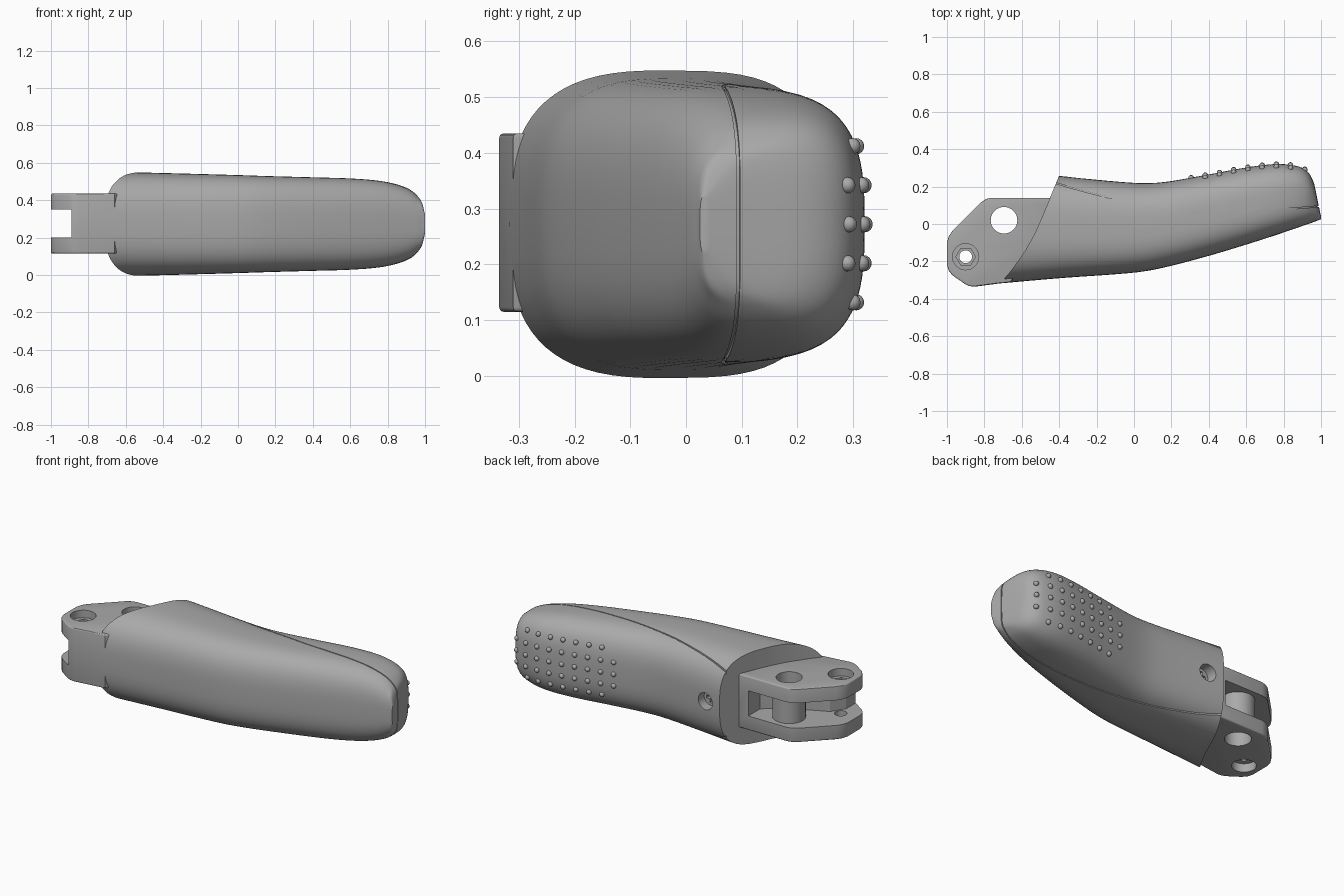
import bpy, bmesh, math
from mathutils import Vector

cube = bpy.data.objects.get("Cube")
if cube:
    bpy.data.objects.remove(cube, do_unlink=True)

grey = bpy.data.materials.new("satin grey")
grey.use_nodes = True
grey.diffuse_color = (0.4, 0.4, 0.4, 1)
grey.node_tree.nodes["Principled BSDF"].inputs["Base Color"].default_value = grey.diffuse_color
MID = 0.272


def make(name, bm):
    bmesh.ops.recalc_face_normals(bm, faces=bm.faces)
    mesh = bpy.data.meshes.new(name)
    bm.to_mesh(mesh)
    bm.free()
    obj = bpy.data.objects.new(name, mesh)
    bpy.context.collection.objects.link(obj)
    mesh.materials.append(grey)
    return obj


def prism(name, outline, low, high):
    bm = bmesh.new()
    base = bm.faces.new([bm.verts.new((x, y, low)) for x, y in outline])
    top = bmesh.ops.extrude_face_region(bm, geom=[base])["geom"]
    bmesh.ops.translate(bm, vec=(0, 0, high - low),
                        verts=[v for v in top if isinstance(v, bmesh.types.BMVert)])
    return make(name, bm)


def disc(x, y, radius, sides=40):
    return [(x + radius * math.cos(i * math.tau / sides),
             y + radius * math.sin(i * math.tau / sides)) for i in range(sides)]


def select(obj):
    bpy.ops.object.select_all(action="DESELECT")
    obj.select_set(True)
    bpy.context.view_layer.objects.active = obj


def boolean(obj, cutter, operation="DIFFERENCE"):
    mod = obj.modifiers.new("cut", "BOOLEAN")
    mod.operation, mod.solver, mod.object = operation, "EXACT", cutter
    select(obj)
    bpy.ops.object.modifier_apply(modifier=mod.name)
    bpy.data.objects.remove(cutter, do_unlink=True)


def smooth(obj, degrees=30):
    select(obj)
    bpy.ops.object.shade_smooth_by_angle(angle=math.radians(degrees))


def sample(keys, x):
    """Smooth curve through rows of (x, values...)."""
    i = max(0, min(len(keys) - 2, sum(k[0] <= x for k in keys) - 1))

    def slope(j, c):
        a, b = keys[max(j - 1, 0)], keys[min(j + 1, len(keys) - 1)]
        return (b[c] - a[c]) / (b[0] - a[0])
    a, b = keys[i], keys[i + 1]
    d = b[0] - a[0]
    t = (x - a[0]) / d
    return [(2*t**3 - 3*t*t + 1) * a[c] + (t**3 - 2*t*t + t) * d * slope(i, c)
            + (3*t*t - 2*t**3) * b[c] + (t**3 - t*t) * d * slope(i + 1, c)
            for c in range(1, len(a))]


# Grip sections: x, front y, back y, half height
SECTIONS = [(-0.8, -0.325, 0.3, 0.282), (-0.4, -0.29, 0.257, 0.273),
            (0, -0.26, 0.22, 0.262), (0.15, -0.235, 0.223, 0.257),
            (0.4, -0.17, 0.265, 0.25), (0.6, -0.11, 0.302, 0.244),
            (0.75, -0.062, 0.32, 0.232), (0.85, -0.028, 0.314, 0.212),
            (0.92, -0.004, 0.287, 0.184), (0.96, 0.01, 0.225, 0.15),
            (0.985, 0.02, 0.11, 0.11), (1, 0.025, 0.04, 0.05)]


def grip(name, inset=0, rings=70, sides=72):
    bm = bmesh.new()
    loops = []
    for r in range(rings + 1):
        x = -0.8 + 1.8 * math.sin(r / rings * math.pi / 2)
        front, back, half = sample(SECTIONS, x)
        loop = []
        for s in range(sides):
            c, n = math.cos(s * math.tau / sides), math.sin(s * math.tau / sides)
            y = math.copysign(abs(c) ** (2 / 3), c) * max((back - front) / 2 - inset, 0.001)
            z = math.copysign(abs(n) ** (2 / 3), n) * (half - inset)
            loop.append(bm.verts.new((x - inset, (front + back) / 2 + y, MID + z)))
        loops.append(loop)
    for a, b in zip(loops, loops[1:]):
        for s in range(sides):
            t = (s + 1) % sides
            bm.faces.new((a[s], a[t], b[t], b[s]))
    bm.faces.new(loops[0])
    bm.faces.new(loops[-1])
    return make(name, bm)


def back_surface(x, z):
    front, back, half = sample(SECTIONS, x)
    rest = 1 - abs((z - MID) / half) ** 3
    return (front + back) / 2 + (back - front) / 2 * max(rest, 0) ** (1 / 3)


# Main grip with its slanted, curved open end
body = grip("grip_body")
end_curve = [(-0.73, -0.4), (-0.71, -0.315), (-0.65, -0.24), (-0.58, -0.14),
             (-0.53, -0.05), (-0.49, 0.04), (-0.4, 0.26), (-0.35, 0.38)]
boolean(body, prism("end_cutter", end_curve + [(-1.2, 0.38), (-1.2, -0.4)], -0.2, 0.8))

# Shallow parting seam around the shell
seam_keys = [(-0.6, 0.27), (-0.4, 0.21), (-0.2, 0.155), (0.05, 0.1), (0.4, 0.066),
             (0.7, 0.07), (1.1, 0.1)]
path = [(x, sample(seam_keys, x)[0]) for x in [-0.6 + i * 0.05 for i in range(34)]]
seam = prism("seam_cutter", path + [(x, y + 0.006) for x, y in reversed(path)], -0.2, 0.8)
boolean(seam, grip("seam_core", inset=0.006))
boolean(body, seam)

# Screw recess and cross-slotted screw on the back
SCREW_X = -0.3
screw_y = back_surface(SCREW_X, MID)


def lie_back(obj, depth):
    """Turn a z-built part to face +y at the screw position."""
    for v in obj.data.vertices:
        x, y, z = v.co
        v.co = Vector((SCREW_X + x, screw_y - depth + z, MID - y))
    return obj


boolean(body, lie_back(prism("recess_cutter", disc(0, 0, 0.05), 0, 0.2), 0.09))
screw = prism("screw_head", disc(0, 0, 0.046), 0, 0.04)
for w, h in ((0.03, 0.008), (0.008, 0.03)):
    boolean(screw, prism("slot_cutter", [(-w, -h), (w, -h), (w, h), (-w, h)], 0.015, 0.1))
lie_back(screw, 0.095)
smooth(screw)
smooth(body)

# Forked hinge end
fork_outline = [(-0.36, 0.14), (-0.76, 0.14), (-0.79, 0.134), (-0.82, 0.115),
                (-0.97, -0.035), (-0.99, -0.065), (-1, -0.1), (-1, -0.22),
                (-0.99, -0.25), (-0.97, -0.275), (-0.9, -0.323), (-0.88, -0.332),
                (-0.85, -0.335), (-0.66, -0.31), (-0.5, -0.1), (-0.4, 0.1)]
fork = prism("hinge_fork", fork_outline, 0.115, 0.435)
bevel = fork.modifiers.new("soft_edges", "BEVEL")
bevel.width, bevel.segments, bevel.limit_method = 0.008, 3, "ANGLE"
bevel.angle_limit = math.radians(60)
select(fork)
bpy.ops.object.modifier_apply(modifier=bevel.name)
slot = [(-1.1, -0.5), (-0.89, -0.5), (-0.89, -0.24), (-0.84, -0.16),
        (-0.6, -0.05), (-0.51, 0.03), (-0.51, 0.4), (-1.1, 0.4)]
boolean(fork, prism("slot_cutter", slot, 0.2, 0.35))

# Sleeve around the large through hole, then the holes
BIG, PIN = (-0.695, 0.02), (-0.9, -0.175)
boolean(fork, prism("sleeve", disc(*BIG, 0.09), 0.16, 0.39), "UNION")
for centre, radius, low, high, sides in (
        (BIG, 0.071, -0.1, 0.7, 40), (PIN, 0.034, -0.1, 0.7, 40),
        (PIN, 0.07, 0.39, 0.7, 40), (PIN, 0.052, 0.37, 0.7, 6),
        (PIN, 0.065, -0.1, 0.165, 40)):
    boolean(fork, prism("hole_cutter", disc(*centre, radius, sides), low, high))
smooth(fork)

# Grip studs in five rows
bm = bmesh.new()
for row in range(-2, 3):
    z = MID + row * 0.07
    columns = range(1, 8) if abs(row) == 2 else range(9)
    for col in columns:
        x = 0.305 + col * 0.076
        new = bmesh.ops.create_uvsphere(bm, u_segments=14, v_segments=8, radius=0.0145)
        bmesh.ops.translate(bm, verts=new["verts"], vec=(x, back_surface(x, z), z))
smooth(make("grip_studs", bm), 60)
